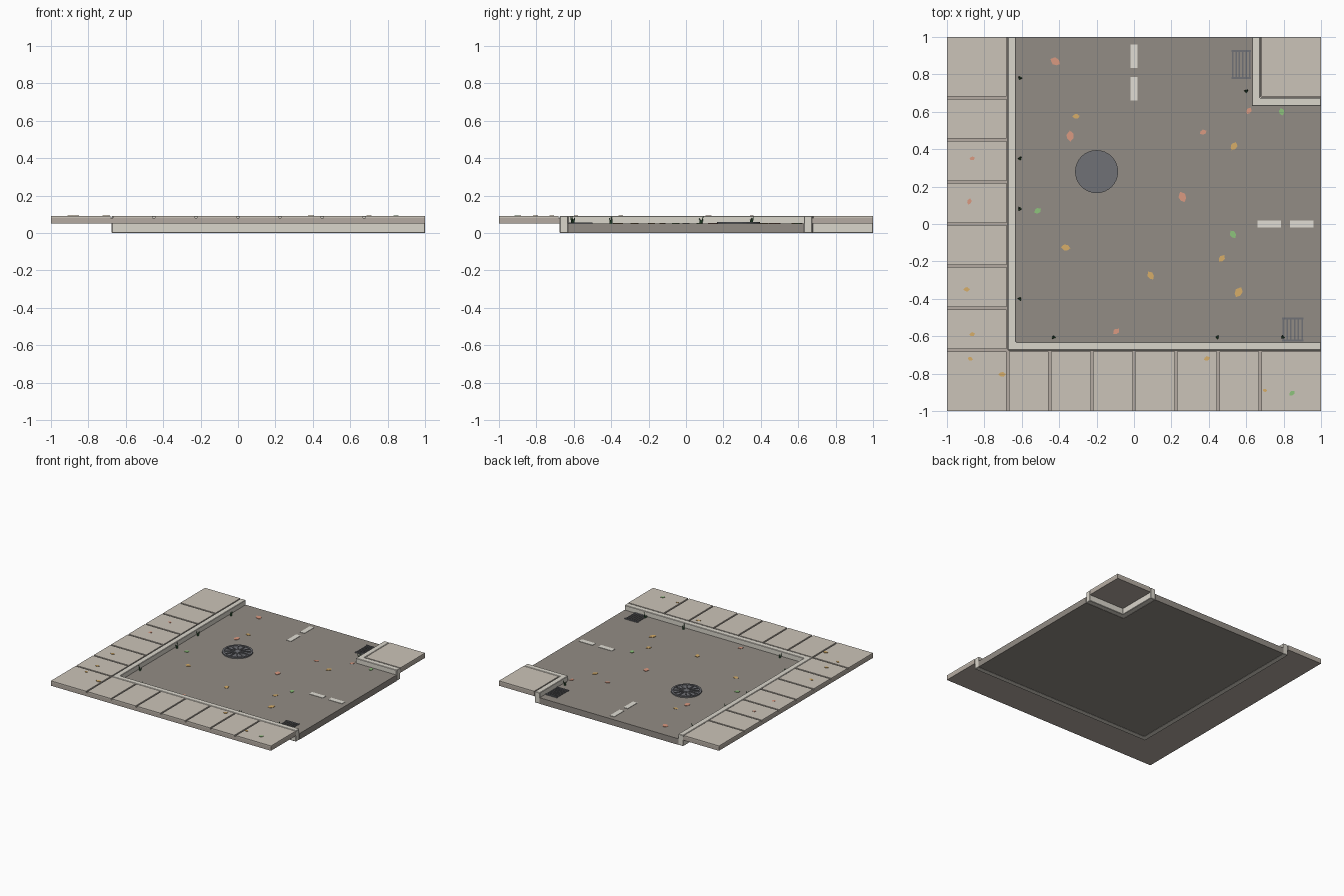
import bpy, bmesh, math
from mathutils import Matrix, Vector

if "Cube" in bpy.data.objects:
    bpy.data.objects.remove(bpy.data.objects["Cube"])


def mat(name, r, g, b):
    m = bpy.data.materials.new(name)
    m.diffuse_color = (r, g, b, 1)
    m.use_nodes = True
    m.node_tree.nodes["Principled BSDF"].inputs["Base Color"].default_value = m.diffuse_color
    return m


ASPHALT = mat("asphalt", 0.29, 0.265, 0.235)
CURB = mat("curb_stone", 0.70, 0.67, 0.60)
BASE = mat("paving_base", 0.46, 0.41, 0.36)
PAVE = mat("paving", 0.60, 0.55, 0.48)
PAINT = mat("road_paint", 0.75, 0.73, 0.66)
IRON = mat("iron", 0.16, 0.165, 0.18)
GRASS = mat("weed_green", 0.05, 0.15, 0.06)
LEAF = {"red": mat("leaf_red", 0.70, 0.32, 0.22),
        "gold": mat("leaf_gold", 0.68, 0.42, 0.14),
        "green": mat("leaf_green", 0.27, 0.55, 0.20)}


def finish(bm, name, material):
    bmesh.ops.recalc_face_normals(bm, faces=bm.faces)
    me = bpy.data.meshes.new(name)
    bm.to_mesh(me)
    bm.free()
    me.materials.append(material)
    ob = bpy.data.objects.new(name, me)
    bpy.context.collection.objects.link(ob)
    return ob


def add_box(bm, x0, x1, y0, y1, z0, z1):
    m = Matrix.Translation(((x0 + x1) / 2, (y0 + y1) / 2, (z0 + z1) / 2))
    bmesh.ops.create_cube(bm, size=1, matrix=m @ Matrix.Diagonal((x1 - x0, y1 - y0, z1 - z0, 1)))


def add_prism(bm, pts, z0, z1):
    low = [bm.verts.new((x, y, z0)) for x, y in pts]
    top = [bm.verts.new((x, y, z1)) for x, y in pts]
    bm.faces.new(low)
    bm.faces.new(top)
    for i in range(len(pts)):
        j = (i + 1) % len(pts)
        bm.faces.new((low[i], low[j], top[j], top[i]))


def boxes(name, material, *dims):
    bm = bmesh.new()
    for d in dims:
        add_box(bm, *d)
    return finish(bm, name, material)


def prism(name, material, pts, z0, z1):
    bm = bmesh.new()
    add_prism(bm, pts, z0, z1)
    return finish(bm, name, material)


R, C, ROAD, TOP = 0.63, 0.675, 0.05, 0.09   # road edge, curb outer edge, heights

# road slab with the far corner cut out
prism("road", ASPHALT, [(-R, -R), (1, -R), (1, R), (R, R), (R, 1), (-R, 1)], 0, ROAD)

# curbs
curbs = [prism("curb_long", CURB, [(-C, -C), (1, -C), (1, -R), (-R, -R), (-R, 1), (-C, 1)], 0, TOP),
         prism("curb_corner", CURB, [(R, R), (1, R), (1, C), (C, C), (C, 1), (R, 1)], 0, TOP)]
for c in curbs:
    b = c.modifiers.new("edge", "BEVEL")
    b.width, b.segments = 0.003, 1

# pavement bases
prism("pavement_base", BASE, [(-1, -1), (1, -1), (1, -C), (-C, -C), (-C, 1), (-1, 1)], ROAD, 0.08)
boxes("corner_pavement_base", BASE, (C, 1, C, 1, ROAD, 0.08))

# paving slabs separated by narrow joints
g = 0.006
cuts = [-1, -C, -0.45, -0.225, 0, 0.225, 0.45, C, 1]
spans = [(a + (g if a > -1 else 0), b - (g if b < 1 else 0)) for a, b in zip(cuts, cuts[1:])]
boxes("front_paving_slabs", PAVE, *[(a, b, -1, -C - g, 0.08, TOP) for a, b in spans])
boxes("left_paving_slabs", PAVE, *[(-1, -C - g, a, b, 0.08, TOP) for a, b in spans[1:]])
boxes("corner_paving_slab", PAVE, (C + g, 1, C + g, 1, 0.08, TOP))

# lane dashes
dash = [(0.66, 0.785), (0.835, 0.96)]
boxes("lane_dashes", PAINT,
      *[(-0.02, 0.02, a, b, ROAD, 0.053) for a, b in dash],
      *[(a, b, -0.02, 0.02, ROAD, 0.053) for a, b in dash])

# manhole cover: plate, rim, spokes, hub
MX, MY = -0.2, 0.28


def circle(r, n=32):
    return [(MX + r * math.cos(math.tau * i / n), MY + r * math.sin(math.tau * i / n)) for i in range(n)]


prism("manhole_plate", IRON, circle(0.112), ROAD, 0.055)
bm = bmesh.new()
rings = [[bm.verts.new((x, y, z)) for x, y in circle(r)]
         for r, z in ((0.115, ROAD), (0.115, 0.06), (0.1, 0.06), (0.1, ROAD))]
for a, b in zip(rings, rings[1:] + rings[:1]):
    for i in range(32):
        j = (i + 1) % 32
        bm.faces.new((a[i], a[j], b[j], b[i]))
finish(bm, "manhole_rim", IRON)
bm = bmesh.new()
add_prism(bm, circle(0.025, 16), ROAD, 0.06)
for k in range(12):
    n = len(bm.verts)
    add_box(bm, 0.03, 0.095, -0.005, 0.005, 0.054, 0.06)
    bm.verts.ensure_lookup_table()
    bmesh.ops.transform(bm, verts=bm.verts[n:],
                        matrix=Matrix.Translation((MX, MY, 0)) @ Matrix.Rotation(math.tau * k / 12, 4, "Z"))
finish(bm, "manhole_ribs", IRON)


# drain grates: two cross rails and lengthwise bars
def grate(name, x0, x1, y0, y1):
    dims = [(x0, x1, y, y + 0.01, ROAD, 0.057) for y in (y0, y1 - 0.01)]
    for i in range(6):
        x = x0 + 0.004 + (x1 - x0 - 0.016) * i / 5
        dims.append((x, x + 0.008, y0, y1, ROAD, 0.056))
    boxes(name, IRON, *dims)


grate("drain_grate_back", 0.52, 0.626, 0.775, 0.93)
grate("drain_grate_front", 0.79, 0.907, -0.627, -0.5)

# fallen leaves: x, y, length, heading in degrees
OUTLINE = [(-0.5, 0), (-0.25, 0.27), (0.1, 0.36), (0.5, 0.05), (0.2, -0.3), (-0.2, -0.26)]
LEAVES = {
    "red": [(-0.42, 0.87, .06, 150), (-0.34, 0.47, .06, 90), (0.26, 0.145, .06, 110), (0.37, 0.49, .04, 20),
            (0.615, 0.605, .04, 60), (-0.095, -0.575, .042, 40), (-0.865, 0.35, .03, 10), (-0.88, 0.12, .035, 70)],
    "gold": [(-0.31, 0.575, .04, 0), (0.535, 0.415, .05, 60), (-0.365, -0.125, .05, 170), (0.09, -0.275, .05, 120),
             (0.47, -0.185, .045, 50), (0.56, -0.365, .06, 60), (-0.895, -0.35, .035, 0), (-0.865, -0.59, .032, 10),
             (-0.875, -0.72, .03, 160), (-0.705, -0.805, .04, 0), (0.39, -0.72, .035, 20), (0.70, -0.89, .025, 0)],
    "green": [(0.79, 0.60, .042, 100), (-0.515, 0.07, .042, 30), (0.53, -0.055, .048, 120), (0.845, -0.905, .035, 40)]}
for colour, spots in LEAVES.items():
    bm = bmesh.new()
    for x, y, s, a in spots:
        z = (TOP if x < -C or y < -C else ROAD) + 0.001
        n = len(bm.verts)
        add_prism(bm, [(s * u, s * v) for u, v in OUTLINE], z, z + 0.003)
        bm.verts.ensure_lookup_table()
        bmesh.ops.transform(bm, verts=bm.verts[n:],
                            matrix=Matrix.Translation((x, y, 0)) @ Matrix.Rotation(math.radians(a), 4, "Z"))
    finish(bm, "leaves_" + colour, LEAF[colour])

# weeds along the curb: three leaning blades each
bm = bmesh.new()
for i, (x, y) in enumerate([(-0.61, 0.78), (-0.61, 0.35), (-0.61, 0.08), (-0.61, -0.4),
                            (-0.43, -0.605), (0.445, -0.605), (0.795, -0.605), (0.60, 0.71)]):
    for k in range(3):
        a = math.tau * k / 3 + i
        h = 0.042 - 0.009 * k
        m = (Matrix.Translation((x, y, ROAD)) @ Matrix.Rotation(a, 4, "Z") @ Matrix.Rotation(0.25, 4, "Y")
             @ Matrix.Translation((0.003, 0, h / 2)))
        bmesh.ops.create_cone(bm, cap_ends=True, segments=4, radius1=0.006, radius2=0.001, depth=h, matrix=m)
finish(bm, "curb_weeds", GRASS)
